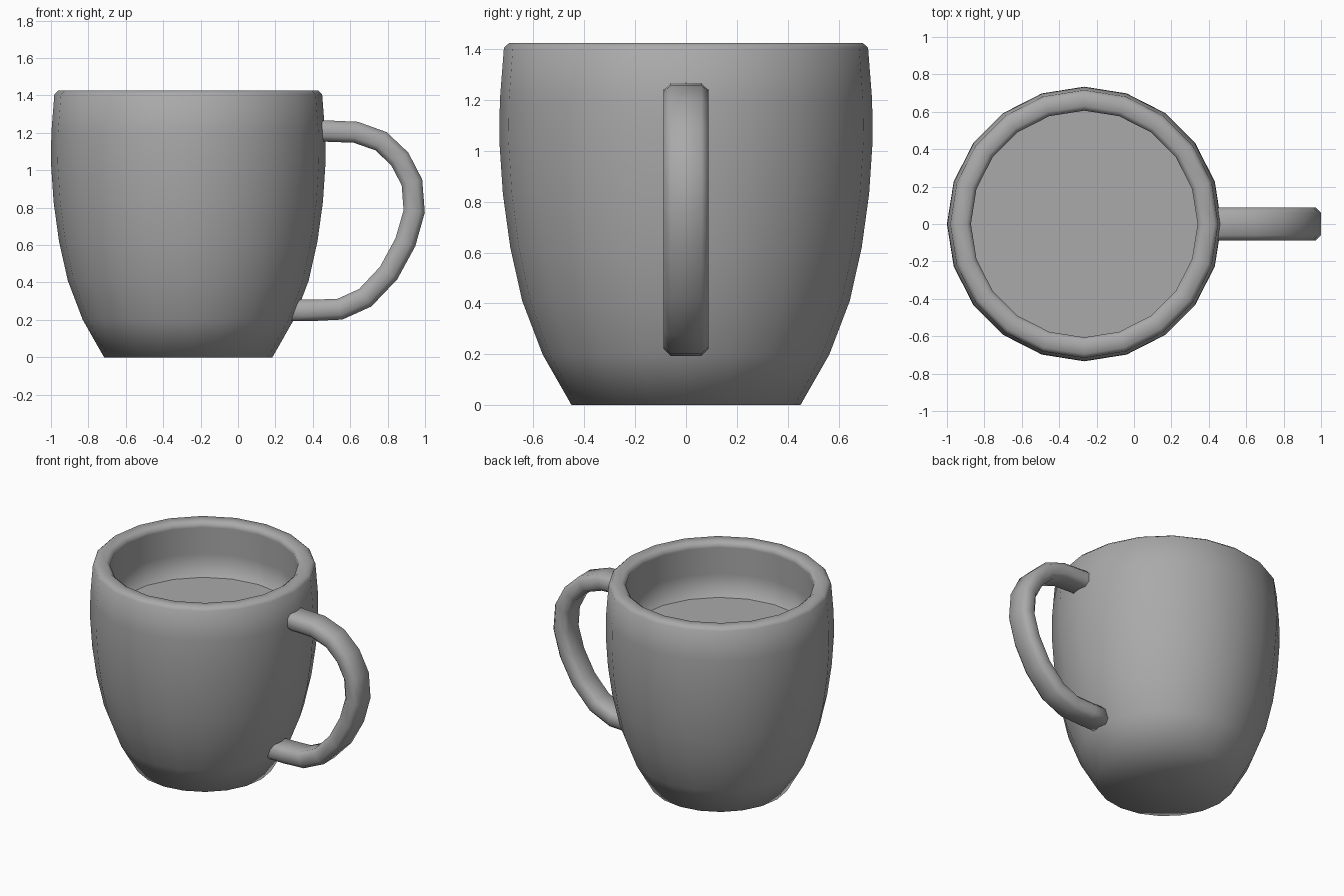
import bpy
import bmesh
from math import cos, sin, tau
from mathutils import Vector

old = bpy.data.objects.get("Cube")
if old:
    bpy.data.objects.remove(old, do_unlink=True)

SIDES = 20
CENTRE_X = -0.266

grey = bpy.data.materials.new("mug grey")
grey.use_nodes = True
grey.diffuse_color = (0.4, 0.4, 0.4, 1)
grey.node_tree.nodes["Principled BSDF"].inputs["Base Color"].default_value = (0.4, 0.4, 0.4, 1)


def skin(name, rings):
    """Join closed rings of points into one capped, smooth tube."""
    bm = bmesh.new()
    loops = [[bm.verts.new(p) for p in ring] for ring in rings]
    for a, b in zip(loops, loops[1:]):
        for i in range(len(a)):
            j = (i + 1) % len(a)
            bm.faces.new((a[i], a[j], b[j], b[i]))
    bm.faces.new(loops[0])
    if len(loops) > 1:
        bm.faces.new(loops[-1])
        bmesh.ops.recalc_face_normals(bm, faces=bm.faces)
    for f in bm.faces:
        f.smooth = True
    mesh = bpy.data.meshes.new(name)
    bm.to_mesh(mesh)
    bm.free()
    mesh.materials.append(grey)
    obj = bpy.data.objects.new(name, mesh)
    bpy.context.collection.objects.link(obj)
    return obj


def circle(r, z):
    return [(CENTRE_X + r * cos(tau * i / SIDES), r * sin(tau * i / SIDES), z)
            for i in range(SIDES)]


# Body: flat foot, outer wall, bevelled rim and inner wall
profile = [(0.02, 0), (0.45, 0), (0.564, 0.2), (0.644, 0.41),
           (0.691, 0.62), (0.72, 0.83), (0.734, 1.04), (0.732, 1.2),
           (0.716, 1.405), (0.695, 1.425), (0.63, 1.425), (0.606, 1.405),
           (0.606, 1.385), (0.608, 1.2), (0.608, 1.0)]
skin("mug_body", [circle(r, z) for r, z in profile])

# Drink surface
skin("drink_surface", [circle(0.608, 1.03)])

# Handle: chamfered strip swept along a curved path
path = [(0.40, 1.21), (0.46, 1.21), (0.63, 1.203), (0.765, 1.155), (0.865, 1.06),
        (0.93, 0.935), (0.942, 0.78), (0.895, 0.615), (0.805, 0.45),
        (0.68, 0.318), (0.545, 0.257), (0.40, 0.251), (0.25, 0.251)]
points = [Vector((x, 0, z)) for x, z in path]
section = [(0.06, 0.057), (0.088, 0.03), (0.088, -0.03), (0.06, -0.057)]
section += [(-y, -t) for y, t in section]
rings = []
for i, p in enumerate(points):
    ahead = points[min(i + 1, len(points) - 1)] - p
    behind = p - points[max(i - 1, 0)]
    along = (ahead.normalized() + behind.normalized()).normalized()
    out = Vector((-along.z, 0, along.x))
    rings.append([p + out * t + Vector((0, y, 0)) for y, t in section])
skin("handle", rings)
